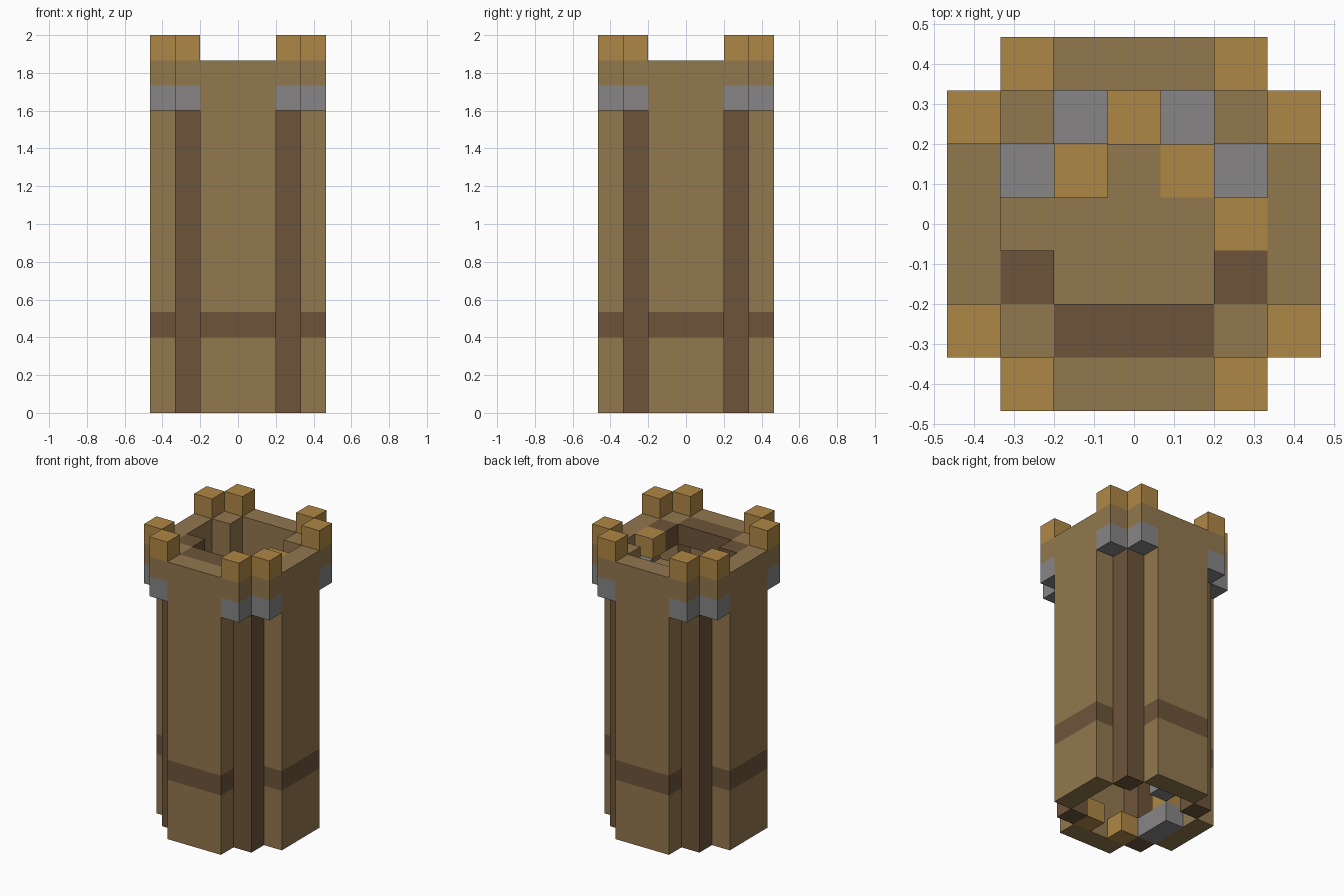
import bpy
import bmesh
from mathutils import Vector

cube = bpy.data.objects.get("Cube")
if cube:
    bpy.data.objects.remove(cube, do_unlink=True)

U = 2 / 15  # edge of one block


def material(name, rgb):
    m = bpy.data.materials.new(name)
    m.use_nodes = True
    m.diffuse_color = (*rgb, 1)
    m.node_tree.nodes["Principled BSDF"].inputs["Base Color"].default_value = (*rgb, 1)
    return m


TAN = material("tan_wood", (0.287, 0.188, 0.076))
DARK = material("dark_wood", (0.153, 0.089, 0.042))
GOLD = material("golden_wood", (0.429, 0.242, 0.060))
GREY = material("grey_stone", (0.246, 0.235, 0.242))


def blocks(name, mat, *ranges):
    """One object of boxes; each range is inclusive block indices (x0, x1, y0, y1, z0, z1)."""
    bm = bmesh.new()
    for x0, x1, y0, y1, z0, z1 in ranges:
        lo = Vector((x0 - 0.5, y0 - 0.5, z0)) * U
        hi = Vector((x1 + 0.5, y1 + 0.5, z1 + 1)) * U
        made = bmesh.ops.create_cube(bm, size=1)
        bmesh.ops.scale(bm, vec=hi - lo, verts=made["verts"])
        bmesh.ops.translate(bm, vec=(lo + hi) / 2, verts=made["verts"])
    mesh = bpy.data.meshes.new(name)
    bm.to_mesh(mesh)
    bm.free()
    mesh.materials.append(mat)
    obj = bpy.data.objects.new(name, mesh)
    bpy.context.scene.collection.objects.link(obj)
    return obj


def cell(x, y, z0, z1=None):
    return (x, x, y, y, z0, z0 if z1 is None else z1)


# Four outer walls with a dark band near the foot
sides = {"front": (-1, 1, -3, -3), "back": (-1, 1, 3, 3),
         "right": (-3, -3, -1, 1), "left": (3, 3, -1, 1)}
for side, plan in sides.items():
    blocks(side + "_wall", TAN, (*plan, 0, 2), (*plan, 4, 13))
    blocks(side + "_wall_band", DARK, (*plan, 3, 3))

# Corner posts with stone brackets, parapet blocks and battlements
for sx, right_left in ((-1, "right"), (1, "left")):
    for sy, front_back in ((-1, "front"), (1, "back")):
        corner = front_back + "_" + right_left
        ears = [(2 * sx, 3 * sy), (3 * sx, 2 * sy)]
        blocks(corner + "_post", DARK, cell(2 * sx, 2 * sy, 0, 11))
        blocks(corner + "_post_cap", TAN, cell(2 * sx, 2 * sy, 12, 13))
        blocks(corner + "_bracket", GREY, *[cell(x, y, 12) for x, y in ears])
        blocks(corner + "_parapet", TAN, *[cell(x, y, 13) for x, y in ears])
        blocks(corner + "_battlement", GOLD, *[cell(x, y, 14) for x, y in ears])

# Upper floor with a stair opening at the back
blocks("upper_floor", TAN, (-1, 1, -2, -2, 11, 11), (-2, 2, -1, 0, 11, 11),
       cell(0, 1, 11), cell(2, 1, 11))

# Lookout walkway level with the wall tops
blocks("lookout_walkway", DARK, (-1, 1, -2, -2, 13, 13),
       cell(-2, -1, 13), cell(2, -1, 13))

# Lower floor behind the dark band
blocks("lower_floor", DARK, (-1, 1, -2, -2, 3, 3), (-1, 2, -1, 1, 3, 3),
       (-1, 1, 2, 2, 3, 3))

# Winding stair, alternating stone and wood, one block up per step
path = [(-2, -1), (-2, 0), (-2, 1), (-1, 1), (-1, 2),
        (0, 2), (1, 2), (1, 1), (2, 1), (2, 0)]
steps = [cell(x, y, 4 + i) for i, (x, y) in enumerate(path)]
blocks("stone_steps", GREY, *steps[0::2])
blocks("wooden_steps", GOLD, *steps[1::2])

# Ground room: stone bench, short stair and two wooden stools
blocks("stone_bench", GREY, (-2, -2, -1, 0, 0, 0), cell(-1, 1, 1))
blocks("bench_crate", GOLD, cell(-2, 0, 1))
for sx, side in ((-1, "right"), (1, "left")):
    blocks(side + "_stool", GOLD, cell(sx, -2, 0))
